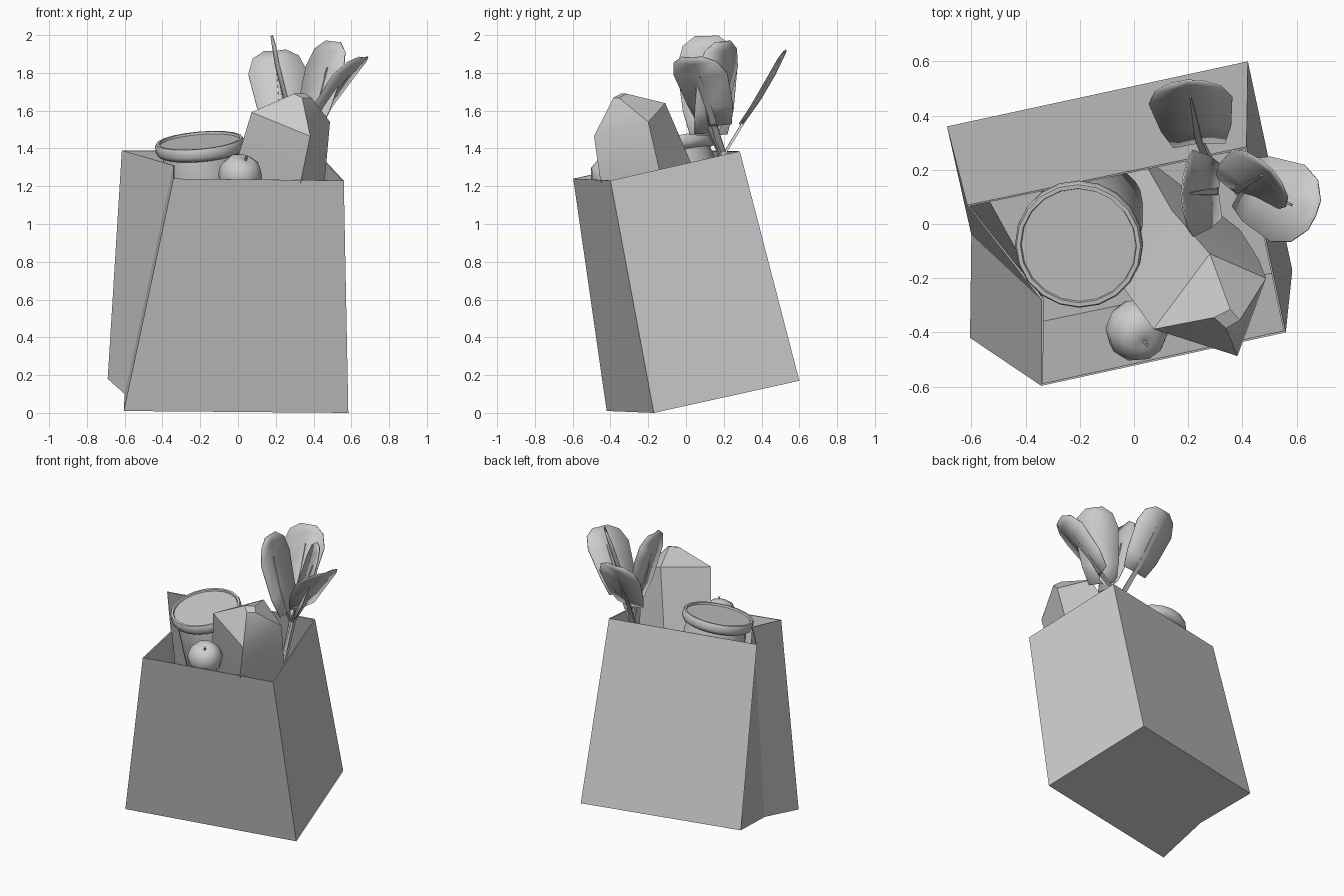
import bpy, bmesh, math
from mathutils import Vector

if "Cube" in bpy.data.objects:
    bpy.data.objects.remove(bpy.data.objects["Cube"])

JAR_AXIS = Vector((-0.085, -0.205, 0.975)).normalized()


def make(name, verts, faces, smooth=None, thick=0, offset=-1):
    me = bpy.data.meshes.new(name)
    me.from_pydata([tuple(v) for v in verts], [], faces)
    bm = bmesh.new()
    bm.from_mesh(me)
    bmesh.ops.recalc_face_normals(bm, faces=bm.faces)
    bm.to_mesh(me)
    bm.free()
    ob = bpy.data.objects.new(name, me)
    bpy.context.collection.objects.link(ob)
    if thick:
        m = ob.modifiers.new("thickness", 'SOLIDIFY')
        m.thickness, m.offset = thick, offset
    if smooth:
        bpy.ops.object.select_all(action='DESELECT')
        ob.select_set(True)
        bpy.context.view_layer.objects.active = ob
        bpy.ops.object.shade_smooth_by_angle(angle=math.radians(smooth))
    return ob


def loft(name, rings, smooth=None):
    n = len(rings[0])
    verts = [v for r in rings for v in r]
    faces = [(i*n + j, i*n + (j+1) % n, (i+1)*n + (j+1) % n, (i+1)*n + j)
             for i in range(len(rings) - 1) for j in range(n)]
    faces += [tuple(range(n)), tuple(range(len(verts) - n, len(verts)))]
    return make(name, verts, faces, smooth)


def lathe(name, profile, origin, axis, n, smooth):
    rot = Vector((0, 0, 1)).rotation_difference(axis).to_matrix()
    o = Vector(origin)
    rings = [[o + rot @ Vector((r*math.cos(2*math.pi*k/n), r*math.sin(2*math.pi*k/n), h))
              for k in range(n)] for r, h in profile]
    return loft(name, rings, smooth)


# Paper bag: leaning open box with a gusset folded into the left side
bottom = [(-.605, -.42, .01), (.584, -.17, 0), (.42, .60, .17), (-.69, .36, .18), (-.60, -.04, .10)]
top = [(-.342, -.597, 1.24), (.56, -.40, 1.23), (.415, .285, 1.385), (-.615, .07, 1.39), (-.342, -.28, 1.31)]
n = len(bottom)
walls = [(i, (i+1) % n, n + (i+1) % n, n + i) for i in range(n)]
make("paper_bag", bottom + top, walls + [tuple(reversed(range(n)))], thick=.01)

# Jar and its rimmed lid
lid = Vector((-.205, -.08, 1.442))
lathe("jar_body", [(.185, -.60), (.205, -.57), (.205, -.12), (.195, -.06)], lid, JAR_AXIS, 20, 40)
lathe("jar_lid", [(.20, -.075), (.225, -.065), (.236, -.045), (.236, -.012), (.23, 0),
                  (.215, 0), (.212, -.012)], lid, JAR_AXIS, 20, 40)

# Bread loaf: four-sided, narrowing to a small flat end
loft("bread_loaf", [
    [(-.16, .0, .75), (.26, -.29, .72), (.39, -.02, .72), (.02, .26, .75)],
    [(-.035, -.24, 1.24), (.335, -.455, 1.24), (.46, -.13, 1.24), (.14, .05, 1.27)],
    [(.072, -.388, 1.592), (.382, -.487, 1.465), (.487, -.20, 1.54), (.28, -.11, 1.64)],
    [(.295, -.345, 1.69), (.34, -.385, 1.668), (.39, -.355, 1.668), (.355, -.315, 1.69)],
], smooth=35)

# Round fruit with a short stem
fruit_axis = Vector((.3, -.45, .85)).normalized()
fruit = Vector((.01, -.39, 1.255))
lathe("fruit", [(.03, -.11), (.08, -.085), (.112, -.03), (.115, .03), (.085, .085), (.04, .108), (.01, .10)],
      fruit, fruit_axis, 10, 60)
lathe("fruit_stem", [(.008, .09), (.006, .12), (.008, .125)], fruit, fruit_axis, 6, 30)


# Leafy greens: cupped blade plus a flat tapering stalk and midrib
def leaf(i, base, tip, across, half, bend):
    base, tip = Vector(base), Vector(tip)
    along = tip - base
    w = Vector(across)
    w = (w - along * (w.dot(along) / along.length_squared)).normalized()
    nrm = w.cross(along).normalized()
    if nrm.z < 0:
        nrm = -nrm

    def spine(t):
        return base + along*t + nrm * (bend * math.sin(math.pi * t))

    rows = [(0, .62), (.25, .84), (.7, 1), (.9, .8), (1, .38)]
    verts = [spine(t) + w*(s*k*half) + nrm*(.02*abs(s)*k) for t, k in rows for s in (-1, 0, 1)]
    faces = [(r*3 + c, r*3 + c + 1, r*3 + c + 4, r*3 + c + 3)
             for r in range(len(rows) - 1) for c in range(2)]
    make("leaf_%d" % i, verts, faces, 30, .006, 0)
    root = Vector((.26, .13, 1.05))
    neck = Vector((.29, .20, 1.36)).lerp(base, .15)
    path = [(root, .02), (neck, .02), (spine(.05), .016), (spine(.35), .012), (spine(.72), .004)]
    rings = [[p - w*r - nrm*.004, p + w*r - nrm*.004, p + w*r*.7 + nrm*.01, p - w*r*.7 + nrm*.01]
             for p, r in path]
    loft("leaf_stalk_%d" % i, rings, 30)


leaf(1, (.24, .30, 1.53), (.195, .53, 1.915), (1, .1, .1), .155, -.015)
leaf(2, (.31, .12, 1.47), (.175, .11, 1.995), (0, 1, 0), .16, -.02)
leaf(3, (.37, .12, 1.48), (.51, .20, 1.965), (.7, -.7, 0), .145, -.01)
leaf(4, (.41, .15, 1.52), (.67, .03, 1.88), (.3, .92, -.1), .155, .02)
